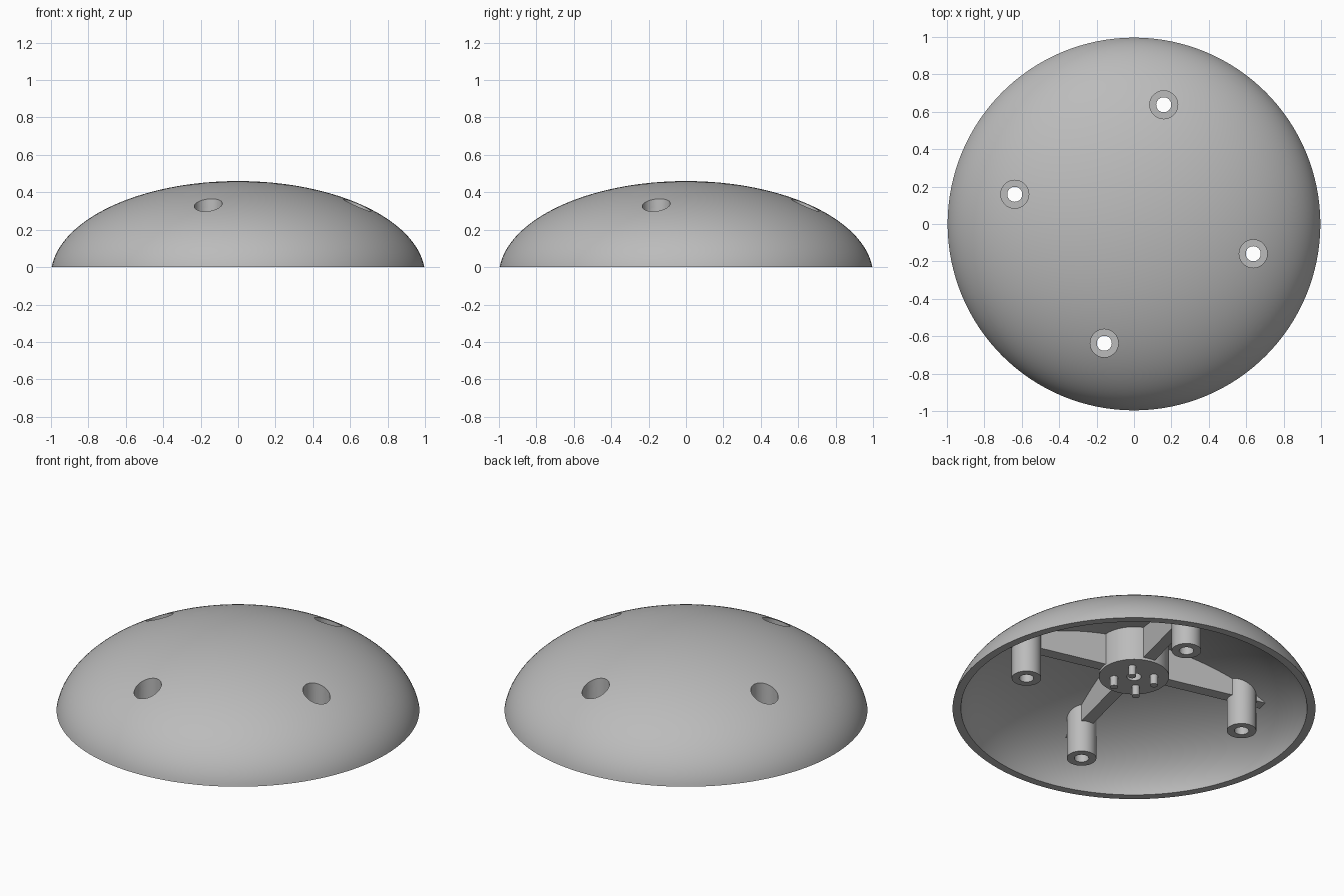
import bpy, bmesh, math
from mathutils import Matrix

if "Cube" in bpy.data.objects:
    bpy.data.objects.remove(bpy.data.objects["Cube"])

grey = bpy.data.materials.new("plain grey")
grey.use_nodes = True
grey.diffuse_color = (0.5, 0.5, 0.5, 1)
grey.node_tree.nodes["Principled BSDF"].inputs["Base Color"].default_value = (0.5, 0.5, 0.5, 1)

BASE = -0.05                      # height of the ellipse centre
OUTER, MIDDLE, INNER = (1.0013, 0.51), (0.98, 0.487), (0.956, 0.465)
ARM_ANGLES = [math.radians(-14 + 90 * i) for i in range(4)]
ARM_RADIUS = 0.657


def dome_z(size, r):
    return BASE + size[1] * math.sqrt(max(0, 1 - (r / size[0]) ** 2))


def dome_arc(size, count=40):
    """Points from the crown down to the open rim."""
    end = math.acos(-BASE / size[1])
    return [(size[0] * math.sin(end * i / count),
             BASE + size[1] * math.cos(end * i / count)) for i in range(count + 1)]


def finish(name, bm):
    bmesh.ops.remove_doubles(bm, verts=bm.verts, dist=1e-5)
    bmesh.ops.recalc_face_normals(bm, faces=bm.faces)
    mesh = bpy.data.meshes.new(name)
    bm.to_mesh(mesh)
    bm.free()
    mesh.materials.append(grey)
    obj = bpy.data.objects.new(name, mesh)
    bpy.context.collection.objects.link(obj)
    return obj


def lathe(name, profile, steps, x=0, y=0):
    bm = bmesh.new()
    verts = [bm.verts.new((r, 0, z)) for r, z in profile]
    edges = [bm.edges.new(pair) for pair in zip(verts, verts[1:])]
    bmesh.ops.spin(bm, geom=verts + edges, cent=(0, 0, 0), axis=(0, 0, 1),
                   angle=math.tau, steps=steps)
    bmesh.ops.translate(bm, verts=bm.verts, vec=(x, y, 0))
    return finish(name, bm)


def only(obj):
    bpy.ops.object.select_all(action='DESELECT')
    obj.select_set(True)
    bpy.context.view_layer.objects.active = obj


def cut(obj, cutter):
    mod = obj.modifiers.new("cut", 'BOOLEAN')
    mod.operation, mod.solver, mod.object = 'DIFFERENCE', 'EXACT', cutter
    only(obj)
    bpy.ops.object.modifier_apply(modifier=mod.name)


parts = []

# Hollow dome with a flat rim
shell = lathe("dome_shell", dome_arc(OUTER) + dome_arc(INNER)[::-1], 128)
parts.append(shell)

# Central hub with a blind hole
parts.append(lathe("hub", [(0, 0.44), (0.193, 0.42), (0.193, 0.2),
                           (0.04, 0.2), (0.04, 0.32), (0, 0.32)], 64))

# Four locating pins under the hub
for i in range(4):
    a = math.radians(45 + 90 * i)
    parts.append(lathe(f"hub_pin_{i + 1}", [(0, 0.25), (0.022, 0.25), (0.022, 0.14), (0, 0.14)],
                       24, 0.11 * math.cos(a), 0.11 * math.sin(a)))

# Four arms: rib, screw boss and counterbored screw hole
RIB_Z, RIB_HALF = 0.215, 0.035
rib_end = MIDDLE[0] * math.sqrt(1 - ((RIB_Z - BASE) / MIDDLE[1]) ** 2)
for i, a in enumerate(ARM_ANGLES):
    x, y = ARM_RADIUS * math.cos(a), ARM_RADIUS * math.sin(a)

    # Rib with its upper edge buried in the shell
    bm = bmesh.new()
    radii = [0.15 + (rib_end - 0.15) * k / 16 for k in range(17)]
    outline = [(0.15, RIB_Z)] + [(r, dome_z(MIDDLE, r)) for r in radii]
    face = bm.faces.new([bm.verts.new((r, -RIB_HALF, z)) for r, z in outline])
    grown = bmesh.ops.extrude_face_region(bm, geom=[face])["geom"]
    bmesh.ops.translate(bm, verts=[v for v in grown if isinstance(v, bmesh.types.BMVert)],
                        vec=(0, 2 * RIB_HALF, 0))
    bmesh.ops.rotate(bm, verts=bm.verts, matrix=Matrix.Rotation(a, 3, 'Z'))
    rib = finish(f"rib_{i + 1}", bm)

    # Boss whose top follows the shell
    boss = lathe(f"screw_boss_{i + 1}", [(0, 0.4), (0.081, 0.4), (0.081, 0.024), (0, 0.024)],
                 48, x, y)
    for v in boss.data.vertices:
        if v.co.z > 0.3:
            v.co.z = dome_z(MIDDLE, math.hypot(v.co.x, v.co.y))

    # Stepped cutter for the screw and its head
    cutter = lathe("hole_cutter", [(0, -0.1), (0.04, -0.1), (0.04, 0.12),
                                   (0.075, 0.12), (0.075, 0.6), (0, 0.6)], 48, x, y)
    cutter.hide_render = True
    for obj in (shell, rib, boss):
        cut(obj, cutter)
    bpy.data.objects.remove(cutter)
    parts += [rib, boss]

# Smooth curved faces, sharp edges kept
for obj in parts:
    only(obj)
    bpy.ops.object.shade_smooth_by_angle(angle=math.radians(30))
